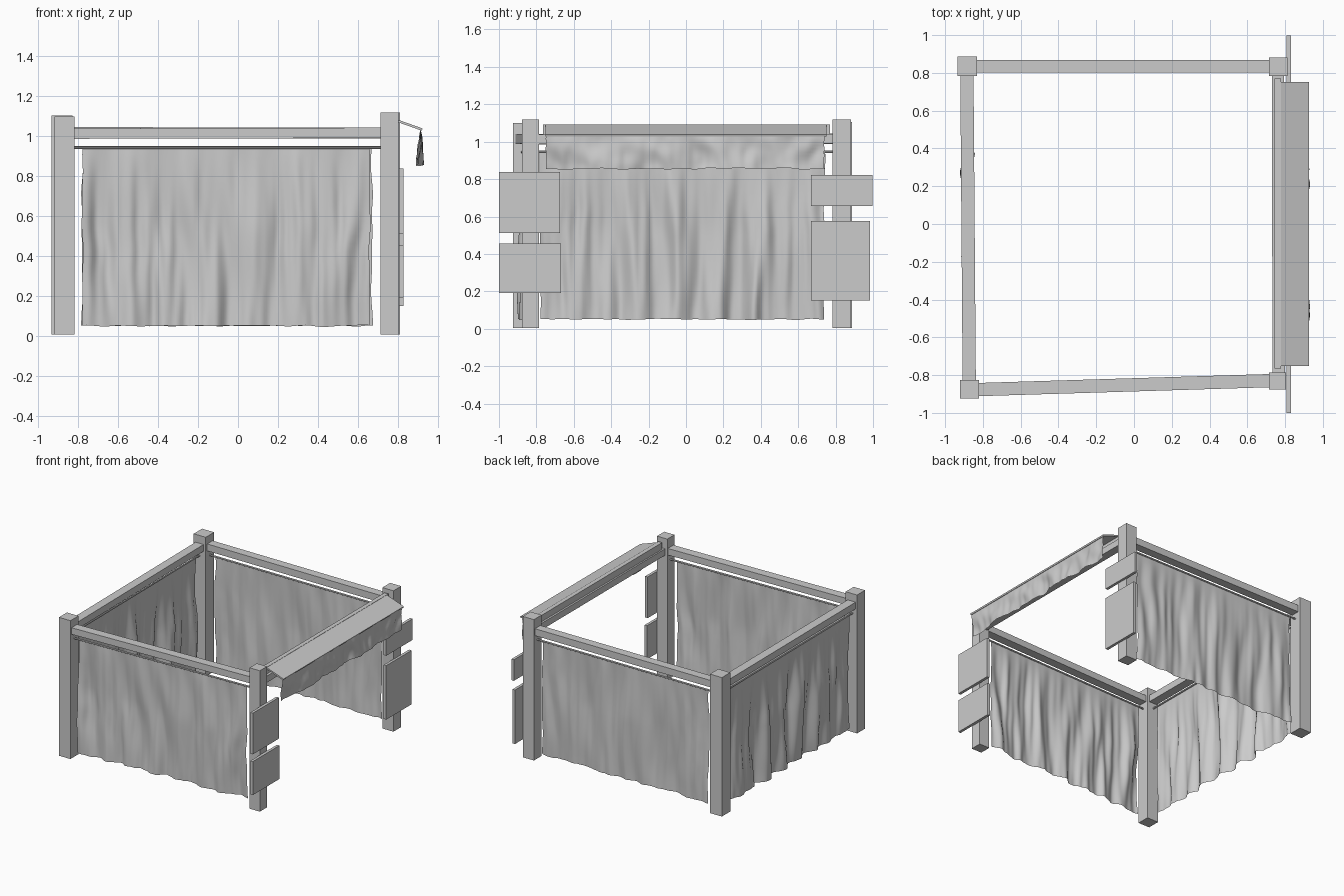
import bpy, bmesh, math
from mathutils import Vector, Matrix, noise

if "Cube" in bpy.data.objects:
    bpy.data.objects.remove(bpy.data.objects["Cube"])


def finish(name, bm, smooth=False):
    me = bpy.data.meshes.new(name)
    bm.to_mesh(me)
    bm.free()
    for p in me.polygons:
        p.use_smooth = smooth
    ob = bpy.data.objects.new(name, me)
    bpy.context.collection.objects.link(ob)
    return ob


def box(name, lo, hi):
    lo, hi = Vector(lo), Vector(hi)
    bm = bmesh.new()
    bmesh.ops.create_cube(bm, size=1, matrix=Matrix.Translation((lo + hi) / 2) @ Matrix.Diagonal((*(hi - lo), 1)))
    return finish(name, bm)


def frame(p, q):
    # local x runs from p to q, local z stays as upright as possible
    x = (q - p).normalized()
    y = Vector((0, 0, 1)).cross(x).normalized()
    rot = Matrix((x, y, x.cross(y))).transposed().to_4x4()
    return Matrix.Translation((p + q) / 2) @ rot


def beam(name, p, q, w, h):
    p, q = Vector(p), Vector(q)
    bm = bmesh.new()
    bmesh.ops.create_cube(bm, size=1, matrix=frame(p, q) @ Matrix.Diagonal(((q - p).length, w, h, 1)))
    return finish(name, bm)


def rod(name, p, q, r):
    p, q = Vector(p), Vector(q)
    bm = bmesh.new()
    m = frame(p, q) @ Matrix.Rotation(math.pi / 2, 4, 'Y')
    bmesh.ops.create_cone(bm, cap_ends=True, segments=10, radius1=r, radius2=r, depth=(q - p).length, matrix=m)
    return finish(name, bm)


def cloth(name, p, q, top, bottom, amp, seed, nu=120, nv=24):
    # hanging sheet from p to q whose folds deepen below the top edge
    p, q = Vector(p), Vector(q)
    d = q - p
    side = Vector((-d.y, d.x)).normalized()
    bm = bmesh.new()
    rows = []
    for j in range(nv + 1):
        v = j / nv
        row = []
        for i in range(nu + 1):
            u = i / nu
            s = u * d.length
            fold = noise.noise((s * 9 + 0.25 * math.sin(v * 4 + s * 3), v * 1.1, seed))
            fold += 0.45 * noise.noise((s * 20, v * 1.6, seed + 9.3))
            off = amp * 1.4 * fold * min(1, v * 2.2) ** 0.8
            hem = 0.008 * v * noise.noise((s * 12, seed, 3.1))
            edge = 0.006 * noise.noise((v * 6, seed, 5.7)) * (2 * u - 1)
            xy = p + d * (u + edge) + side * off
            row.append(bm.verts.new((xy.x, xy.y, top + (bottom - top) * v + hem)))
        rows.append(row)
    for a, b in zip(rows, rows[1:]):
        for i in range(nu):
            bm.faces.new((a[i], b[i], b[i + 1], a[i + 1]))
    return finish(name, bm, True)


# corner posts: centre x, centre y, width, top
posts = {
    "front_left": (-0.87, -0.875, 0.10, 1.10),
    "back_left": (-0.883, 0.835, 0.105, 1.105),
    "front_right": (0.76, -0.832, 0.09, 1.12),
    "back_right": (0.763, 0.833, 0.097, 1.12),
}
for n, (x, y, w, t) in posts.items():
    box(n + "_post", (x - w / 2, y - w / 2, 0.005), (x + w / 2, y + w / 2, t))

# top beams between posts
beam("front_beam", (-0.87, -0.878, 1.013), (0.76, -0.828, 1.017), 0.07, 0.052)
beam("back_beam", (-0.88, 0.835, 1.018), (0.76, 0.835, 1.016), 0.068, 0.055)
beam("left_beam", (-0.872, -0.875, 1.013), (-0.885, 0.835, 1.016), 0.07, 0.054)
beam("right_beam", (0.766, -0.83, 1.013), (0.762, 0.83, 1.016), 0.065, 0.052)

# curtain rods and curtains on three sides
rod("front_rod", (-0.85, -0.876, 0.943), (0.74, -0.829, 0.943), 0.007)
rod("back_rod", (-0.86, 0.835, 0.945), (0.74, 0.835, 0.945), 0.007)
rod("left_rod", (-0.878, -0.85, 0.945), (-0.888, 0.81, 0.945), 0.007)
cloth("front_curtain", (-0.78, -0.874), (0.66, -0.831), 0.945, 0.05, 0.03, 1.7)
cloth("back_curtain", (-0.78, 0.835), (0.67, 0.835), 0.945, 0.05, 0.025, 14.2)
cloth("left_curtain", (-0.884, -0.78), (-0.886, 0.74), 0.945, 0.05, 0.034, 27.9)

# sloped awning board, its cleat and the short hanging valance
box("awning_cleat", (0.745, -0.765, 1.035), (0.778, 0.77, 1.093))
a = math.atan2(-0.053, 0.15)
board = box("awning_board", (-0.08, -0.752, -0.006), (0.08, 0.752, 0.006))
board.matrix_world = Matrix.Translation((0.848, 0.0, 1.06)) @ Matrix.Rotation(-a, 4, 'Y')
cloth("awning_valance", (0.915, -0.75), (0.915, 0.74), 1.034, 0.855, 0.018, 40.4, nv=10)

# sign boards on the two right-hand posts: y range, z range
signs = [(-1.0, -0.675, 0.512, 0.838), (-1.0, -0.668, 0.19, 0.455),
         (0.668, 0.998, 0.655, 0.822), (0.668, 0.985, 0.15, 0.577)]
for i, (y0, y1, z0, z1) in enumerate(signs):
    box(f"sign_board_{i + 1}", (0.808, y0, z0), (0.83, y1, z1))
